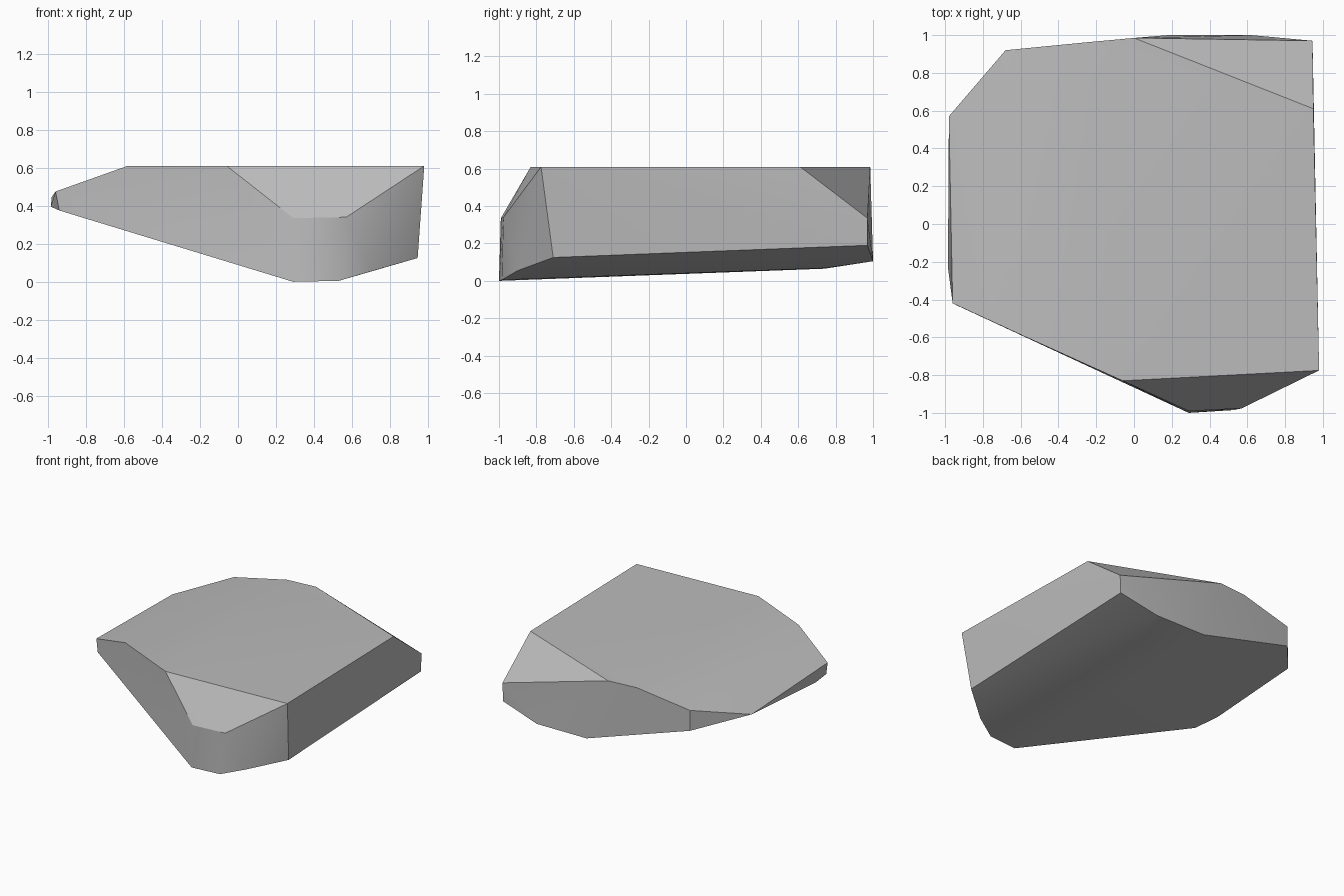
import bpy
import bmesh
import math

# Remove the default cube only
default_cube = bpy.data.objects.get("Cube")
if default_cube:
    bpy.data.objects.remove(default_cube, do_unlink=True)


def flat_material(name, colour):
    material = bpy.data.materials.new(name)
    material.use_nodes = True
    material.diffuse_color = colour
    shader = material.node_tree.nodes["Principled BSDF"]
    shader.inputs["Base Color"].default_value = colour
    shader.inputs["Roughness"].default_value = 0.9
    return material


def chiselled_rock(name, corners, material):
    """Wrap the corners in a convex shell and merge its coplanar triangles."""
    mesh = bpy.data.meshes.new(name)
    bm = bmesh.new()
    for corner in corners:
        bm.verts.new(corner)
    hull = bmesh.ops.convex_hull(bm, input=bm.verts[:])
    spare = {v for v in hull["geom_interior"] + hull["geom_unused"]
             if isinstance(v, bmesh.types.BMVert)}
    bmesh.ops.delete(bm, geom=list(spare), context="VERTS")
    bmesh.ops.dissolve_limit(bm, angle_limit=math.radians(1), verts=bm.verts[:],
                             edges=bm.edges[:])
    bmesh.ops.recalc_face_normals(bm, faces=bm.faces[:])
    bm.to_mesh(mesh)
    bm.free()
    mesh.materials.append(material)
    rock = bpy.data.objects.new(name, mesh)
    bpy.context.collection.objects.link(rock)
    return rock


# Outline of the level top
top_height = 0.61
top_outline = [(0, 0.985), (0.95, 0.61), (0.98, -0.775), (-0.06, -0.83),
               (-0.58, -0.595), (-0.24, 0.963)]
top_rim = [(x, y, top_height) for x, y in top_outline]

# Shoulders where the top slopes away
shoulders = [(-0.96, -0.42, 0.475), (-0.98, 0.57, 0.445), (-0.68, 0.92, 0.53),
             (0.945, 0.97, 0.335), (0.29, -0.99, 0.335), (0.57, -0.976, 0.34)]

# Lower rim of the side walls
lower_rim = [(0.29, -1, 0), (0.53, -0.985, 0.005), (0.7, -0.9, 0.055),
             (0.945, -0.71, 0.125), (0.94, 0.97, 0.19), (0.62, 1, 0.105),
             (0.18, 1, 0.107), (-0.68, 0.92, 0.367), (-0.985, -0.23, 0.395),
             (-0.94, -0.43, 0.375)]

# Keel under the back
keel = [(0.3, 0.74, 0.065), (0.53, 0.74, 0.068)]

stone_grey = flat_material("stone grey", (0.5, 0.5, 0.5, 1))
rock = chiselled_rock("rock", top_rim + shoulders + lower_rim + keel, stone_grey)

# Soft shading across shallow ridges, crisp at steep ones
bpy.ops.object.select_all(action="DESELECT")
rock.select_set(True)
bpy.context.view_layer.objects.active = rock
bpy.ops.object.shade_smooth_by_angle(angle=math.radians(30))
